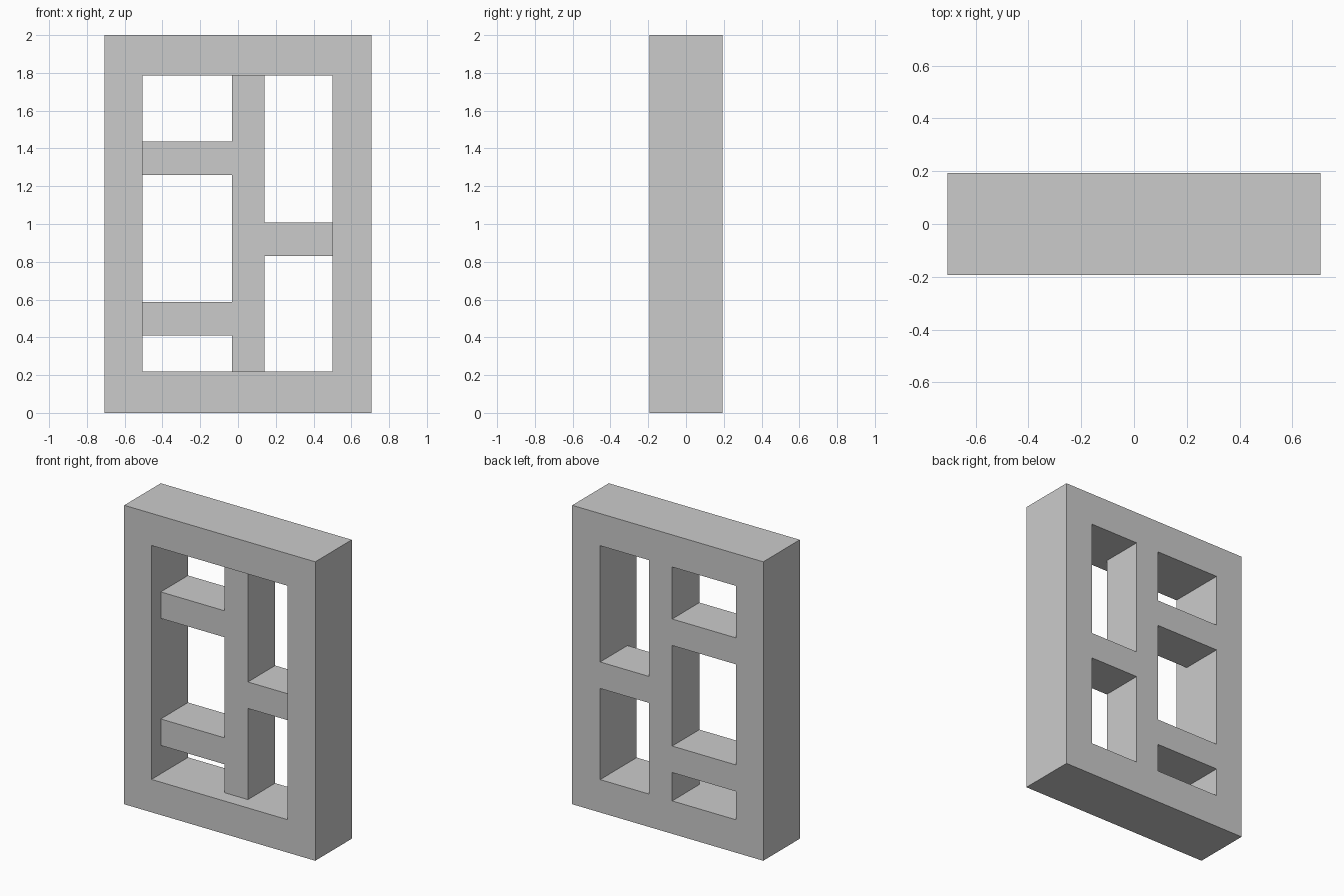
import bpy

default_cube = bpy.data.objects.get("Cube")
if default_cube:
    bpy.data.objects.remove(default_cube, do_unlink=True)

grey = bpy.data.materials.new("warm_grey")
grey.use_nodes = True
colour = (0.6, 0.6, 0.6, 1)
grey.diffuse_color = colour
grey.node_tree.nodes["Principled BSDF"].inputs["Base Color"].default_value = colour


def box(name, x, y, z):
    """Box from (low, high) ranges on each axis."""
    bpy.ops.mesh.primitive_cube_add(size=1, location=[sum(r) / 2 for r in (x, y, z)])
    obj = bpy.context.object
    obj.name = name
    obj.scale = [r[1] - r[0] for r in (x, y, z)]
    bpy.ops.object.transform_apply(location=True, rotation=False, scale=True)
    obj.data.materials.append(grey)
    return obj


def cut(target, x, y, z):
    """Subtract a box from the target."""
    cutter = box("cutter", x, y, z)
    cutter.hide_render = True
    bpy.context.view_layer.objects.active = target
    mod = target.modifiers.new("cut", "BOOLEAN")
    mod.operation = "DIFFERENCE"
    mod.solver = "EXACT"
    mod.object = cutter
    bpy.ops.object.modifier_apply(modifier=mod.name)
    bpy.data.objects.remove(cutter, do_unlink=True)


# Outer block, and the limits of its opening
left, right, bottom, top = -0.505, 0.5, 0.22, 1.785
post = (-0.033, 0.14)
bar_front = -0.095
frame = box("window_frame", (-0.707, 0.707), (-0.193, 0.193), (0, 2))

# Recess in front of the post and rails, which are flush with the back
cut(frame, (left, right), (-0.5, bar_front), (bottom, top))

# Panes between the post and rails of each column
columns = [
    ((left, post[0]), [(bottom, 0.41), (0.587, 1.26), (1.437, top)]),
    ((post[1], right), [(bottom, 0.83), (1.007, top)]),
]
for span, panes in columns:
    for pane in panes:
        cut(frame, span, (-0.5, 0.5), pane)

# Crisp edges
bpy.ops.object.select_all(action="DESELECT")
frame.select_set(True)
bpy.context.view_layer.objects.active = frame
bpy.ops.object.shade_flat()
